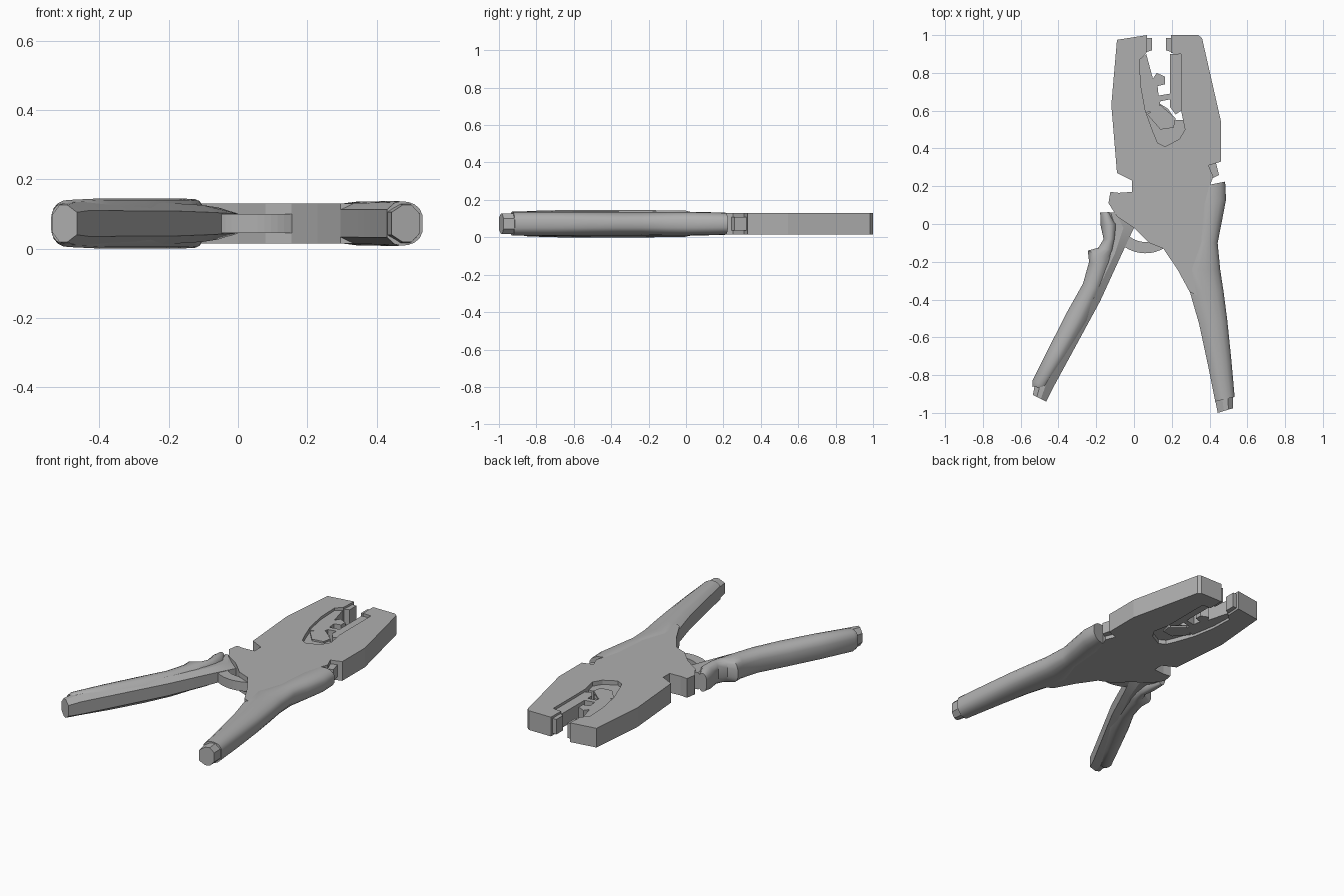
import bpy, bmesh, math
from mathutils import Vector

cube = bpy.data.objects.get("Cube")
if cube:
    bpy.data.objects.remove(cube, do_unlink=True)

MID = 0.0725  # height of the tool's symmetry plane

steel = bpy.data.materials.new("plain grey")
steel.use_nodes = True
grey = (0.43, 0.43, 0.43, 1)
steel.diffuse_color = grey
steel.node_tree.nodes["Principled BSDF"].inputs["Base Color"].default_value = grey


def finish(name, bm, smooth_angle=None):
    bmesh.ops.recalc_face_normals(bm, faces=bm.faces[:])
    mesh = bpy.data.meshes.new(name)
    bm.to_mesh(mesh)
    bm.free()
    mesh.materials.append(steel)
    obj = bpy.data.objects.new(name, mesh)
    bpy.context.collection.objects.link(obj)
    if smooth_angle:
        bpy.ops.object.select_all(action='DESELECT')
        obj.select_set(True)
        bpy.context.view_layer.objects.active = obj
        bpy.ops.object.shade_smooth_by_angle(angle=math.radians(smooth_angle))
    return obj


def plate(name, outline, half):
    """Flat part: an outline extruded evenly about the middle plane."""
    bm = bmesh.new()
    face = bm.faces.new([bm.verts.new((x, y, MID - half)) for x, y in outline])
    top = bmesh.ops.extrude_face_region(bm, geom=[face])["geom"]
    verts = [v for v in top if isinstance(v, bmesh.types.BMVert)]
    bmesh.ops.translate(bm, verts=verts, vec=(0, 0, 2 * half))
    caps = [f for f in bm.faces if len(f.verts) > 4]
    bmesh.ops.triangulate(bm, faces=caps)
    return finish(name, bm)


def loft(name, stations, section, smooth_angle):
    """Bar through stations (inner x, inner y, outer x, outer y, half height)."""
    ring = section + [(t, -v) for t, v in reversed(section)]
    bm = bmesh.new()
    rings = []
    for ix, iy, ox, oy, half in stations:
        a, b = Vector((ix, iy, MID)), Vector((ox, oy, MID))
        rings.append([bm.verts.new(a.lerp(b, t) + Vector((0, 0, v * half)))
                      for t, v in ring])
    n = len(ring)
    for p, q in zip(rings, rings[1:]):
        for i in range(n):
            j = (i + 1) % n
            bm.faces.new((p[i], p[j], q[j], q[i]))
    bm.faces.new(rings[0])
    bm.faces.new(rings[-1])
    return finish(name, bm, smooth_angle)


# Main body plate: head, jaw recess, side lug and root of the fixed handle
plate("body", [
    (.07, 1), (-.09, .975), (-.12, .63), (-.09, .27), (-.01, .23), (-.01, .17),
    (-.08, .165), (-.125, .17), (-.135, .11), (-.09, .04), (0, -.02),
    (.08, -.1), (.155, -.13), (.23, -.24), (.295, -.36), (.38, -.4),
    (.4, -.1), (.4, .2), (.42, .25), (.395, .31), (.46, .33), (.46, .545),
    (.36, .985), (.34, 1), (.195, 1), (.195, .905), (.25, .9), (.25, .6),
    (.27, .5), (.24, .45), (.165, .41), (.125, .43), (.1, .49), (.06, .6),
    (.035, .74), (.03, .87), (.065, .905)], .0575)

# Thinner parts inside the jaw recess
plate("left_die", [
    (.03, .87), (.065, .9), (.1, .77), (.12, .8), (.165, .78), (.165, .74),
    (.125, .73), (.13, .68), (.19, .69), (.19, .66), (.14, .65), (.13, .6),
    (.06, .59), (.035, .74)], .042)
plate("right_die", [(.19, .9), (.25, .9), (.25, .6), (.22, .58), (.19, .62)], .042)
plate("recess_link", [
    (.06, .6), (.14, .635), (.18, .61), (.22, .55), (.26, .55), (.27, .5),
    (.24, .45), (.165, .41), (.125, .43), (.1, .49)], .032)
plate("link_boss", [(.07, .58), (.14, .63), (.22, .56), (.21, .51), (.14, .5)], .042)
plate("left_jaw_tip", [(.065, .985), (.095, .985), (.095, .92), (.065, .91)], .045)
plate("right_jaw_tip", [(.2, .985), (.17, .985), (.17, .92), (.2, .91)], .045)
plate("side_latch", [(.38, .36), (.43, .34), (.45, .26), (.41, .24)], .035)

# Curved strap joining the two handles
steps = 20
angles = [math.radians(200 + 115 * i / steps) for i in range(steps + 1)]
arc = [(.06 + r * math.cos(a), .04 + r * math.sin(a))
       for r, way in ((.195, 1), (.135, -1)) for a in angles[::way]]
plate("strap", arc, .0275)

# Grip section: flat inner face, sloped shoulder, rounded outer side
grip = [(0, .62), (.2, .93), (.38, 1), (.58, .97), (.76, .86), (.9, .65), (.98, .35)]
hexagon = [(0, .6), (.4, 1), (.7, 1), (1, .5)]

# Fixed handle
loft("fixed_grip", [
    (.36, .2, .485, .225, .059), (.345, .1, .49, .13, .062),
    (.34, 0, .465, 0, .063), (.335, -.1, .445, -.1, .063),
    (.27, -.24, .46, -.24, .063), (.296, -.36, .478, -.36, .064),
    (.345, -.53, .497, -.51, .064), (.39, -.74, .518, -.72, .065),
    (.43, -.94, .535, -.915, .064)], grip, 40)
loft("fixed_handle_tip", [
    (.42, -.88, .525, -.88, .057), (.443, -1, .525, -.975, .054)], hexagon, 20)

# Moving handle: core bar seen on the inner side, and the shaped grip over it
loft("moving_arm", [
    (-.06, .06, -.15, .06, .05), (0, -.02, -.14, -.02, .046),
    (-.07, -.17, -.15, -.14, .053), (-.18, -.41, -.26, -.37, .06),
    (-.43, -.87, -.52, -.82, .062), (-.465, -.94, -.535, -.905, .054)], hexagon, 20)
loft("moving_grip", [
    (-.13, .063, -.18, .06, .055), (-.095, 0, -.178, -.01, .07),
    (-.1, -.08, -.162, -.08, .07), (-.11, -.14, -.19, -.125, .071),
    (-.12, -.19, -.247, -.14, .0725), (-.14, -.24, -.24, -.2, .0725),
    (-.18, -.355, -.272, -.315, .0725), (-.25, -.51, -.362, -.475, .0725),
    (-.36, -.7, -.45, -.65, .0725), (-.455, -.86, -.54, -.83, .068),
    (-.475, -.87, -.54, -.86, .058)], grip, 40)
